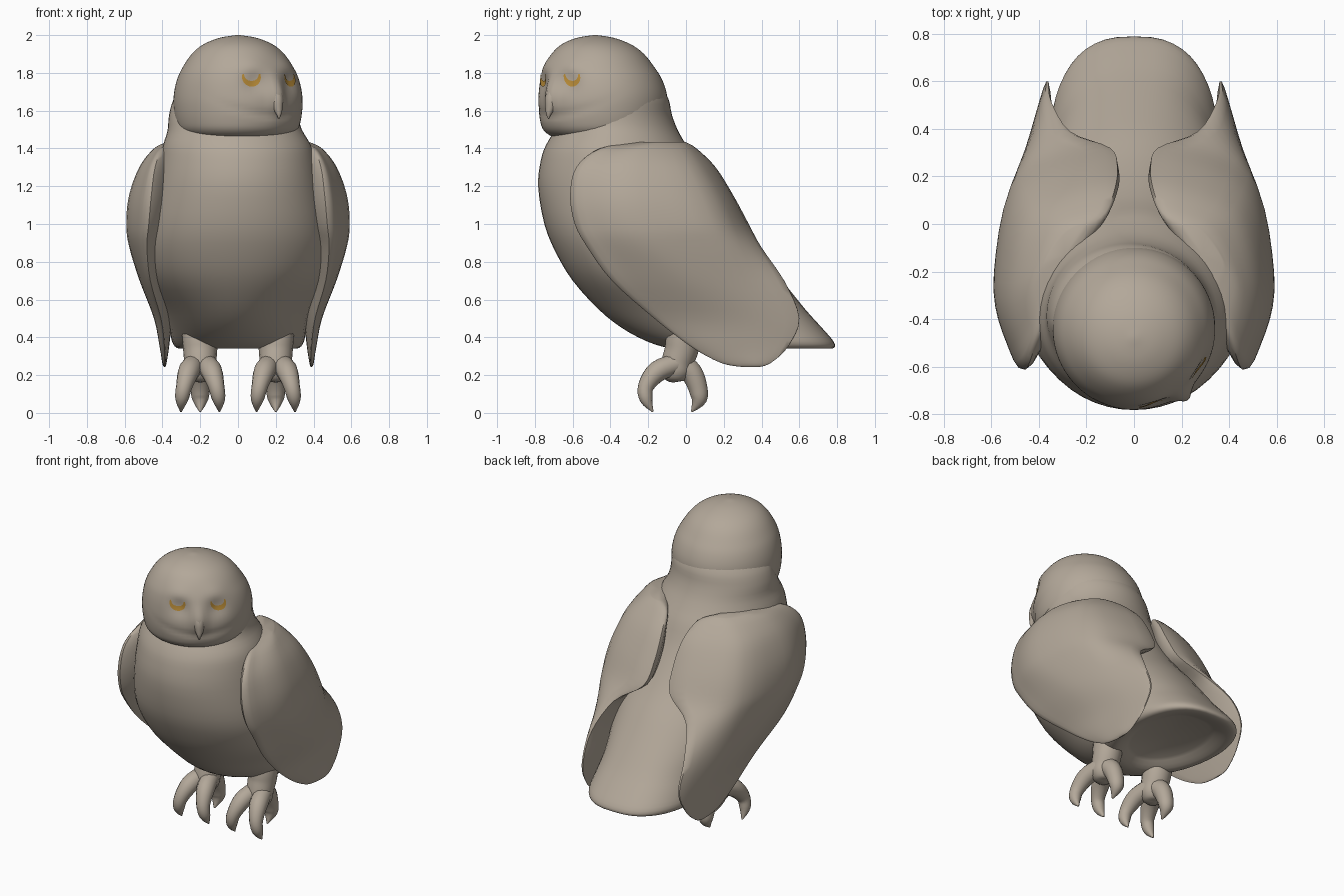
import bpy, bmesh, math
from mathutils import Vector

if "Cube" in bpy.data.objects:
    bpy.data.objects.remove(bpy.data.objects["Cube"])


def material(name, rgb):
    m = bpy.data.materials.new(name)
    m.diffuse_color = (*rgb, 1)
    m.use_nodes = True
    m.node_tree.nodes["Principled BSDF"].inputs["Base Color"].default_value = m.diffuse_color
    return m


PLUMAGE = material("taupe plumage", (0.45, 0.39, 0.32))
GOLD = material("gold eye", (0.50, 0.27, 0.04))


def spline(rows, n, closed=False):
    """Catmull-Rom through rows of any width."""
    p = [Vector(r) for r in rows]
    k = len(p)
    out = []
    for i in range(k if closed else k - 1):
        if closed:
            a, b, c, d = (p[(i + j) % k] for j in (-1, 0, 1, 2))
        else:
            a, b, c, d = p[max(i - 1, 0)], p[i], p[i + 1], p[min(i + 2, k - 1)]
        for s in range(n):
            t = s / n
            out.append(0.5 * (2 * b + (c - a) * t + (2 * a - 5 * b + 4 * c - d) * t * t
                              + (3 * b - a - 3 * c + d) * t ** 3))
    if not closed:
        out.append(p[-1])
    return out


def loft(name, rings, mat=PLUMAGE, closed=True, angle=60):
    """Skin a list of equal-length point rings; closed rings get fan caps."""
    bm = bmesh.new()
    vs = [[bm.verts.new(p) for p in r] for r in rings]
    n = len(rings[0])
    for a, b in zip(vs, vs[1:]):
        for i in range(n if closed else n - 1):
            j = (i + 1) % n
            bm.faces.new((a[i], a[j], b[j], b[i]))
    if closed:
        for r in (vs[0], vs[-1]):
            c = bm.verts.new(sum((v.co for v in r), Vector()) / n)
            for i in range(n):
                bm.faces.new((r[i], r[(i + 1) % n], c))
    bmesh.ops.recalc_face_normals(bm, faces=bm.faces)
    me = bpy.data.meshes.new(name)
    bm.to_mesh(me)
    bm.free()
    for f in me.polygons:
        f.use_smooth = True
    me.set_sharp_from_angle(angle=math.radians(angle))
    me.materials.append(mat)
    ob = bpy.data.objects.new(name, me)
    bpy.context.collection.objects.link(ob)
    return ob


def tube(name, rows, seg=14):
    """Round tube through (x, y, z, radius) rows."""
    pts = spline(rows, 4)
    rings = []
    for i, p in enumerate(pts):
        d = (pts[min(i + 1, len(pts) - 1)] - pts[max(i - 1, 0)]).to_3d().normalized()
        side = Vector((1, 0, 0))
        side = (side - d * side.dot(d)).normalized()
        up = d.cross(side)
        rings.append([p.to_3d() + max(p[3], 0.002) * (side * math.cos(2 * math.pi * k / seg)
                      + up * math.sin(2 * math.pi * k / seg)) for k in range(seg)])
    return loft(name, rings)


def bump(x, width):
    return math.exp(-(x / width) ** 2)


# Body with neck and tail: height, front y, back y, widest y, half width
BODY = [(1.74, -.52, -.135, -.42, .29), (1.66, -.57, -.092, -.40, .33),
        (1.58, -.63, -.075, -.39, .343), (1.50, -.69, -.045, -.39, .355),
        (1.42, -.74, .0, -.40, .39), (1.34, -.768, .05, -.39, .41),
        (1.2, -.783, .12, -.37, .435), (1.0, -.75, .26, -.34, .468),
        (.85, -.69, .39, -.27, .478), (.7, -.6, .51, -.16, .45),
        (.55, -.465, .63, .07, .385), (.45, -.34, .72, .26, .362),
        (.38, -.21, .78, .38, .35), (.345, -.10, .785, .40, .325),
        (.345, -.03, .735, .38, .28), (.385, .05, .62, .35, .2)]
rings = []
for z, yf, yb, yc, hw in spline(BODY, 3):
    ring = []
    blunt = 1 - .25 * max(0, min(1, (.9 - z) / .4))    # squarer tail end
    shift = -.022 * bump(z - 1.56, .12)
    for k in range(48):
        a = 2 * math.pi * k / 48
        s, c = math.sin(a), math.cos(a)
        if s > 0:
            c = math.copysign(abs(c) ** blunt, c)
        ring.append((shift + hw * c, yc + s * (yb - yc if s > 0 else yc - yf), z))
    rings.append(ring)
loft("body", rings)

# Head, turned to one side: height, radius, centre y
TURN = math.radians(37)
HEAD = spline([(1.44, .17, -.43), (1.46, .265, -.435), (1.495, .313, -.44), (1.55, .333, -.44),
               (1.63, .342, -.44), (1.7, .338, -.442), (1.77, .321, -.45), (1.83, .293, -.46),
               (1.9, .245, -.467), (1.95, .185, -.475), (1.985, .10, -.48), (2.0, .01, -.48)], 4)


def head_point(t, z, lift=0.0):
    """Point on the head at angle t from the beak, with brow, sockets and mouth."""
    for a, b in zip(HEAD, HEAD[1:]):
        if z <= b[0]:
            break
    f = (z - a[0]) / (b[0] - a[0])
    _, r, cy = a.lerp(b, f)
    r += .032 * bump(t, .12) * bump(z - 1.68, .085)
    r -= .020 * bump(abs(t) - .36, .18) * bump(z - 1.745, .055)
    r += .008 * bump(abs(t) - .40, .25) * bump(z - 1.84, .04)
    r -= .008 * bump(z - 1.575 - .08 * t * t, .02) * bump(t, .7)
    r += lift
    return Vector((r * math.sin(t + TURN), cy - r * math.cos(t + TURN), z))


loft("head", [[head_point((k - 36) * math.pi / 36, h[0]) for k in range(72)] for h in HEAD])


# Beak
def beak_row(r, z, w):
    return (r * math.sin(TURN), -.44 - r * math.cos(TURN), z, w)


tube("beak", [beak_row(.318, 1.73, .03), beak_row(.340, 1.67, .034), beak_row(.349, 1.62, .028),
              beak_row(.359, 1.585, .015), beak_row(.360, 1.555, .002)], 12)

# Eyes: thin gold crescents lying on the head
for side, label in ((-1, "left"), (1, "right")):
    strips = []
    for i in range(25):
        a = math.radians(160 + 220 * i / 24)
        w = .008 + .023 * math.sin(math.pi * i / 24)
        strips.append([head_point(side * .415 + q * math.cos(a) / .31, 1.778 + q * math.sin(a), .005)
                       for q in (.051, .051 - w / 2, .051 - w)])
    eye = loft("eye_" + label, strips, GOLD, closed=False)
    centre = head_point(side * .415, 1.775) - Vector((0, -.45, 1.7))
    if eye.data.polygons[0].normal.dot(centre) < 0:
        eye.data.flip_normals()

# Wings: height, then x,y of front edge, outer bulge, rear bulge, back edge, inner side
WING = [(1.435, .30, -.25, .37, -.15, .28, -.03, .20, -.01, .24, -.12),
        (1.40, .38, -.44, .44, -.22, .33, .0, .12, .05, .20, -.10),
        (1.30, .415, -.56, .52, -.25, .41, .06, .08, .15, .20, -.10),
        (1.15, .43, -.59, .575, -.24, .455, .14, .07, .24, .20, -.08),
        (1.0, .445, -.565, .59, -.21, .48, .20, .10, .32, .24, -.05),
        (.88, .46, -.50, .575, -.15, .485, .24, .27, .39, .29, .02),
        (.7, .45, -.37, .52, .0, .46, .31, .35, .52, .33, .13),
        (.5, .40, -.15, .445, .15, .42, .42, .36, .60, .35, .25),
        (.35, .385, .04, .415, .2, .405, .4, .375, .54, .365, .3),
        (.265, .385, .19, .40, .28, .40, .38, .385, .45, .378, .32),
        (.243, .387, .30, .391, .33, .391, .37, .388, .39, .384, .35)]
slices = []
for row in spline(WING, 4):
    f, o, r, b, i = (Vector(row[j:j + 2]) for j in (1, 3, 5, 7, 9))
    shoulder = Vector((f.x + .68 * (o.x - f.x), f.y + .25 * (o.y - f.y)))
    slices.append([(p.x, p.y, row[0]) for p in spline([f, shoulder, o, r, b, i], 5, True)])
for side, label in ((-1, "left"), (1, "right")):
    loft("wing_" + label, [[(side * x, y, z) for x, y, z in s] for s in slices], angle=50)

# Legs, each with two splayed front claws and one rear claw
for side, label in ((-1, "left"), (1, "right")):
    cx = .2 * side
    tube("leg_" + label, [(cx, .03, .52, .10), (cx, -.01, .40, .095), (cx, -.025, .33, .09),
                          (cx, -.045, .27, .085), (cx, -.055, .215, .08),
                          (cx, -.06, .175, .055), (cx, -.06, .162, .01)], 18)
    for toe, which in ((-1, "a"), (1, "b")):
        tube(f"front_claw_{label}_{which}",
             [(cx + toe * .03, -.05, .26, .055), (cx + toe * .06, -.15, .22, .057),
              (cx + toe * .085, -.212, .14, .043), (cx + toe * .098, -.21, .07, .034),
              (cx + toe * .102, -.175, .006, .004)])
    tube("rear_claw_" + label, [(cx, -.02, .25, .065), (cx, .03, .21, .06), (cx, .062, .135, .052),
                                (cx, .068, .07, .042), (cx, .03, .006, .004)])
